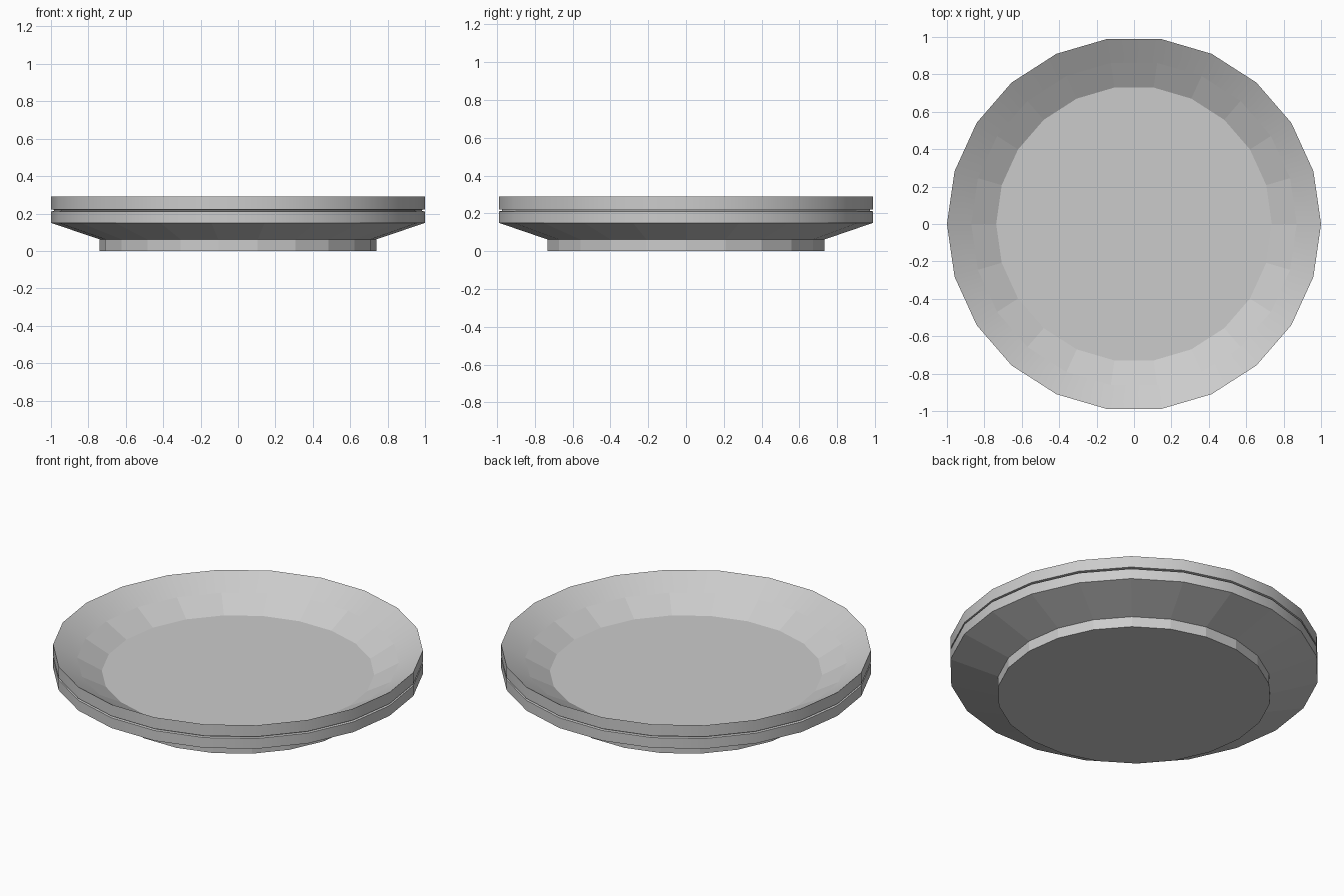
import bpy, bmesh, math

if "Cube" in bpy.data.objects:
    bpy.data.objects.remove(bpy.data.objects["Cube"])

SIDES = 22


def lathe(name, profile, smooth_bands):
    """Spin (radius, z) points around z; cap both ends with flat n-gons."""
    bm = bmesh.new()
    rings = []
    for r, z in profile:
        ring = []
        for i in range(SIDES):
            a = 2 * math.pi * i / SIDES
            ring.append(bm.verts.new((r * math.cos(a), r * math.sin(a), z)))
        rings.append(ring)
    for b in range(len(rings) - 1):
        lo, hi = rings[b], rings[b + 1]
        for i in range(SIDES):
            j = (i + 1) % SIDES
            face = bm.faces.new((lo[i], lo[j], hi[j], hi[i]))
            face.smooth = b in smooth_bands
    bm.faces.new(rings[0][::-1])
    bm.faces.new(rings[-1])
    bm.normal_update()
    # keep the rim corners crisp
    for e in bm.edges:
        if e.calc_face_angle(0) > math.radians(25):
            e.smooth = False
    mesh = bpy.data.meshes.new(name)
    bm.to_mesh(mesh)
    bm.free()
    obj = bpy.data.objects.new(name, mesh)
    bpy.context.collection.objects.link(obj)
    return obj


# shallow dish: foot, flare, grooved rim, sloped inside, floor
dish_profile = [
    (0.74, 0.00), (0.74, 0.062),      # foot
    (1.00, 0.15), (1.00, 0.211),      # flare and lower rim
    (0.985, 0.213), (0.985, 0.220),   # groove
    (1.00, 0.222), (1.00, 0.29),      # upper rim
    (0.87, 0.214), (0.737, 0.14),     # inner slope to the floor
]
lathe("dish", dish_profile, smooth_bands={2, 4, 6, 7})
